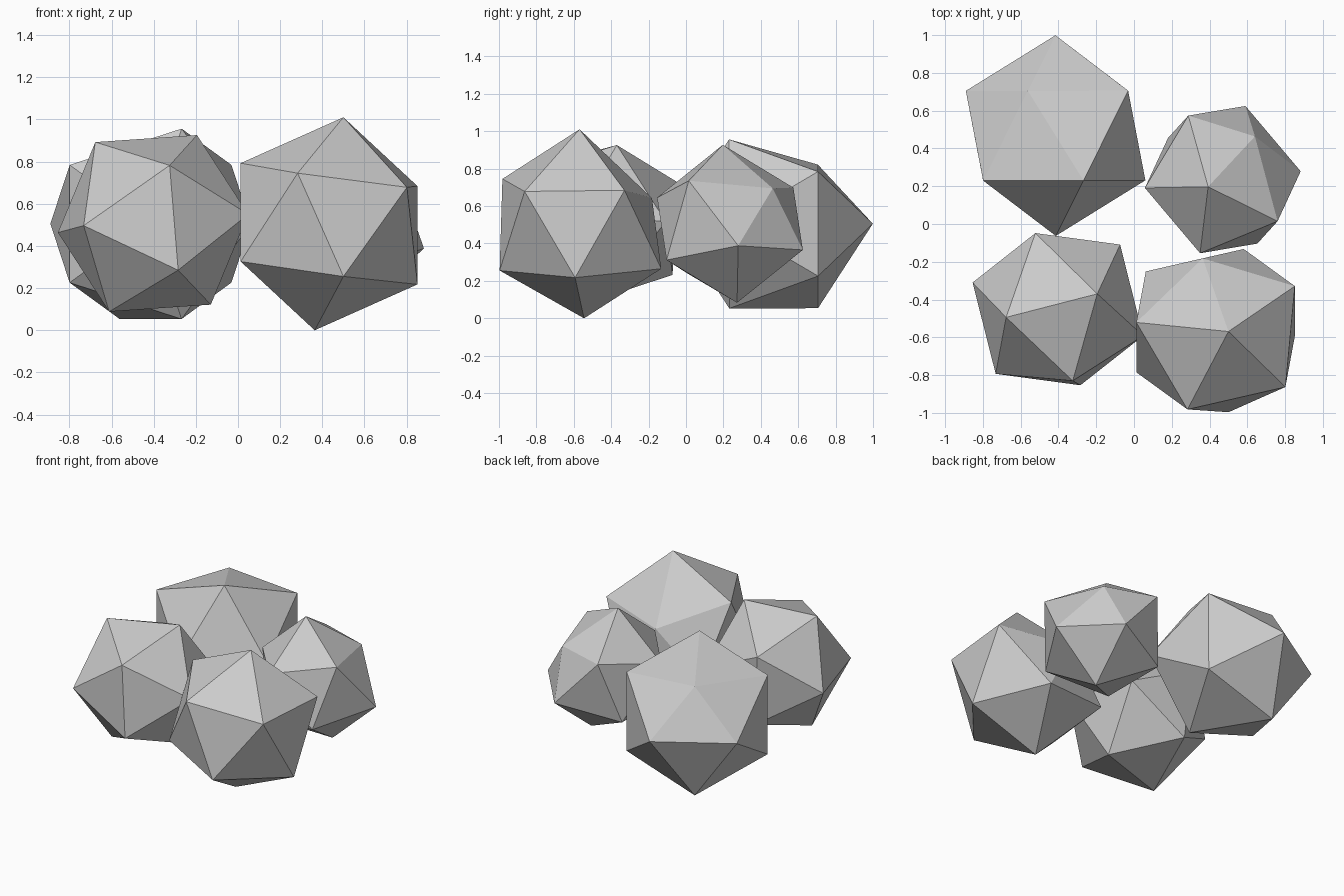
import bpy
import bmesh
from mathutils import Matrix, Vector

cube = bpy.data.objects.get("Cube")
if cube:
    bpy.data.objects.remove(cube, do_unlink=True)

# Single plain grey stone colour
GREY = (0.6, 0.6, 0.6, 1.0)
stone = bpy.data.materials.new("stone_grey")
stone.use_nodes = True
stone.diffuse_color = GREY
stone.node_tree.nodes["Principled BSDF"].inputs["Base Color"].default_value = GREY


def frame(axis, side):
    """Orthonormal basis whose z follows axis and whose x leans to side."""
    z = Vector(axis).normalized()
    x = (Vector(side) - z * z.dot(Vector(side))).normalized()
    return Matrix((x, z.cross(x), z)).transposed()


def nearest(verts, direction):
    return max(verts, key=lambda v: v.co.dot(direction))


def rock(name, centre, radius, crown, corner, dent):
    """Twenty-sided rock turned by two neighbouring corners, one pushed in."""
    bm = bmesh.new()
    bmesh.ops.create_icosphere(bm, subdivisions=1, radius=radius)
    top = nearest(bm.verts, Vector((0, 0, 1)))
    side = top.link_edges[0].other_vert(top)
    turn = frame(crown, corner) @ frame(top.co, side.co).transposed()
    bmesh.ops.transform(bm, matrix=turn.to_4x4(), verts=bm.verts)

    # Chip the second corner towards the corner opposite the crown
    side.co = side.co.lerp(-top.co, dent)

    bmesh.ops.recalc_face_normals(bm, faces=bm.faces)
    mesh = bpy.data.meshes.new(name)
    bm.to_mesh(mesh)
    bm.free()
    mesh.materials.append(stone)
    obj = bpy.data.objects.new(name, mesh)
    obj.location = centre
    bpy.context.collection.objects.link(obj)


# Cluster of four rocks
rock("front_left_rock", (0.432, -0.557, 0.505), 0.51,
     (0.068, -0.012, 0.505), (-0.068, 0.438, 0.25), 0.15)
rock("back_right_rock", (-0.415, 0.468, 0.505), 0.531,
     (0.147, -0.237, 0.45), (-0.147, 0.237, 0.45), 0.15)
rock("front_right_rock", (-0.403, -0.451, 0.507), 0.475,
     (0.208, 0.081, 0.418), (-0.277, -0.044, 0.383), 0.0)
rock("back_left_rock", (0.47, 0.235, 0.505), 0.431,
     (0.29, -0.22, 0.23), (0.255, 0.226, 0.266), 0.15)
